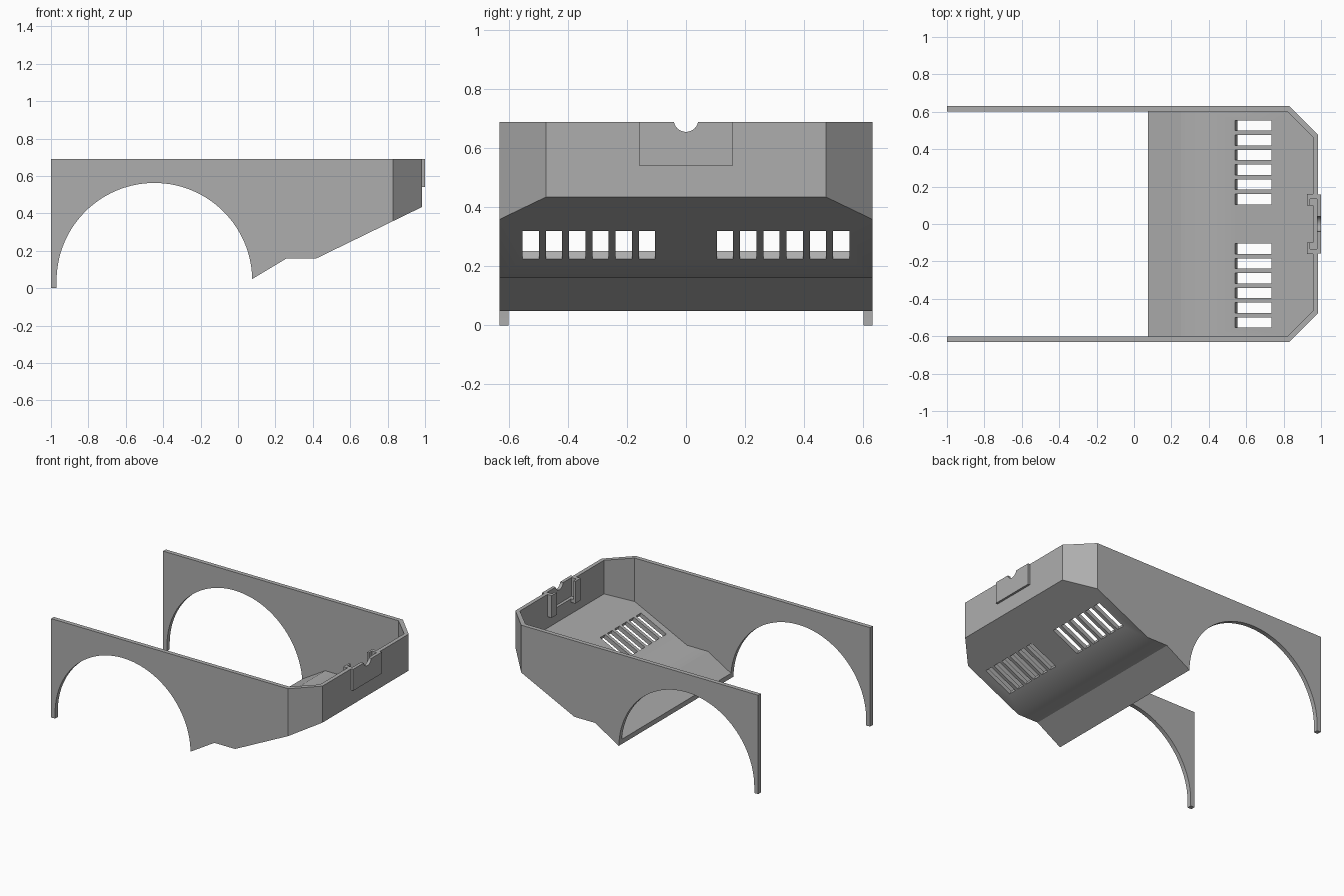
import bpy, bmesh, math

cube = bpy.data.objects.get("Cube")
if cube:
    bpy.data.objects.remove(cube, do_unlink=True)

grey = bpy.data.materials.new("plain grey")
grey.use_nodes = True
colour = (0.42, 0.42, 0.42, 1)
grey.diffuse_color = colour
grey.node_tree.nodes["Principled BSDF"].inputs["Base Color"].default_value = colour


def prism(name, points, spans, axis):
    """Extrude a flat outline along an axis, once for each span."""
    bm = bmesh.new()
    place = {"x": lambda p, d: (d, p[0], p[1]),
             "y": lambda p, d: (p[0], d, p[1]),
             "z": lambda p, d: (p[0], p[1], d)}[axis]
    for lo, hi in spans:
        rings = [[bm.verts.new(place(p, d)) for p in points] for d in (lo, hi)]
        for ring in rings:
            bm.faces.new(ring)
        for i in range(len(points)):
            j = (i + 1) % len(points)
            bm.faces.new((rings[0][i], rings[0][j], rings[1][j], rings[1][i]))
    bmesh.ops.recalc_face_normals(bm, faces=bm.faces)
    mesh = bpy.data.meshes.new(name)
    bm.to_mesh(mesh)
    bm.free()
    mesh.materials.append(grey)
    ob = bpy.data.objects.new(name, mesh)
    bpy.context.collection.objects.link(ob)
    return ob


def box(name, x, y, z):
    return prism(name, [(x[0], y[0]), (x[1], y[0]), (x[1], y[1]), (x[0], y[1])], [z], "z")


def combine(target, tool, operation):
    mod = target.modifiers.new(operation.title(), "BOOLEAN")
    mod.operation, mod.solver, mod.object = operation, "EXACT", tool
    bpy.context.view_layer.objects.active = target
    bpy.ops.object.modifier_apply(modifier=mod.name)
    bpy.data.objects.remove(tool, do_unlink=True)


def plan(half_width, shoulder, end, end_half):
    return [(-1.2, -half_width), (shoulder, -half_width), (end, -end_half),
            (end, end_half), (shoulder, half_width), (-1.2, half_width)]


TOP = 0.69

# Side silhouette with the round wheel arch
arch = [(-0.447 + 0.523 * math.cos(a), 0.04 + 0.523 * math.sin(a))
        for a in (math.radians(1 + 179 * i / 56) for i in range(57))]
side = arch + [(-0.97, 0), (-1, 0), (-1, 0.8), (1.1, 0.8), (1.1, 0.491),
               (0.42, 0.16), (0.26, 0.16)]
body = prism("body_shell", side, [(-0.8, 0.8)], "y")
combine(body, prism("outer_plan", plan(0.632, 0.83, 0.985, 0.475), [(-0.3, 1)], "z"), "INTERSECT")

# Hollow inside, above a folded floor
hollow = prism("hollow", [(-1.3, -0.2), (0.06, -0.2), (0.06, 0.076), (0.252, 0.19),
                          (0.413, 0.19), (1.1, 0.524), (1.1, 1), (-1.3, 1)], [(-0.8, 0.8)], "y")
combine(hollow, prism("inner_plan", plan(0.602, 0.818, 0.958, 0.464), [(-0.4, 1.2)], "z"), "INTERSECT")
combine(body, hollow, "DIFFERENCE")

# Raised end plate and the two inner brackets
combine(body, box("end_plate", (0.97, 1.0), (-0.158, 0.158), (0.54, 0.8)), "UNION")
for s in (-1, 1):
    y = sorted((s * 0.10, s * 0.16))
    combine(body, box("bracket", (0.925, 0.97), y, (0.535, 0.8)), "UNION")
combine(body, box("pocket", (0.94, 0.978), (-0.135, 0.135), (0.56, 0.9)), "DIFFERENCE")

# Round notch in the rim, then a level top
notch = [(0.042 * math.cos(i * math.tau / 32), 0.698 + 0.042 * math.sin(i * math.tau / 32))
         for i in range(32)]
combine(body, box("top_trim", (-2, 2), (-1, 1), (TOP, 1.5)), "DIFFERENCE")
combine(body, prism("notch", notch, [(0.9, 1.1)], "x"), "DIFFERENCE")

# Two rows of vent slots, cut square to the sloping floor
nx, nz = -0.438, 0.899
low, high = (0.553, 0.225), (0.749, 0.32)
slot = [(p[0] + nx * d, p[1] + nz * d)
        for p, d in ((low, -0.05), (high, -0.05), (high, 0.08), (low, 0.08))]
centres = [s * (0.132 + 0.079 * i) for s in (-1, 1) for i in range(6)]
combine(body, prism("vent_slots", slot, [(c - 0.0275, c + 0.0275) for c in centres], "y"), "DIFFERENCE")

bpy.ops.object.select_all(action="DESELECT")
body.select_set(True)
bpy.context.view_layer.objects.active = body
bpy.ops.object.shade_smooth_by_angle(angle=math.radians(30))
